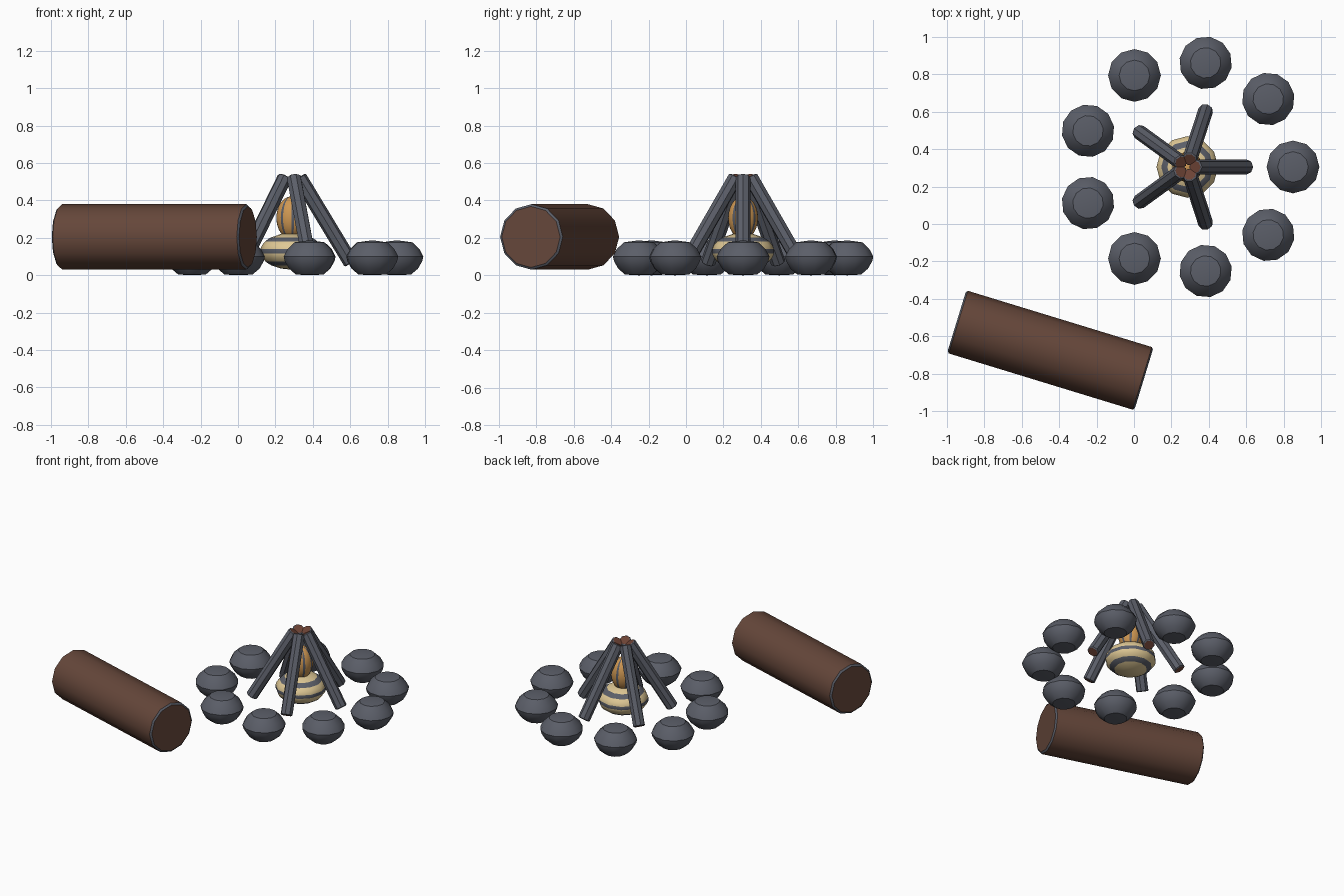
import bpy, bmesh, math
from mathutils import Vector

if "Cube" in bpy.data.objects:
    bpy.data.objects.remove(bpy.data.objects["Cube"], do_unlink=True)


def material(name, colour):
    m = bpy.data.materials.new(name)
    m.use_nodes = True
    rgba = (*colour, 1)
    m.diffuse_color = rgba
    bsdf = m.node_tree.nodes["Principled BSDF"]
    bsdf.inputs["Base Color"].default_value = rgba
    bsdf.inputs["Roughness"].default_value = 0.8
    return m


GREY = material("slate grey", (0.105, 0.113, 0.14))
BROWN = material("bark brown", (0.13, 0.062, 0.042))
RED = material("stick end brown", (0.15, 0.055, 0.035))
TAN = material("pale flame", (0.74, 0.58, 0.30))
ORANGE = material("orange flame", (0.62, 0.31, 0.085))


def lathe(name, profile, sides, mats, rule, start, axis=(0, 0, 1)):
    """Spin (radius, height) points about an axis; rule(ring, side) picks the material."""
    bm = bmesh.new()
    rings = []
    for r, h in profile:
        if r == 0:
            rings.append([bm.verts.new((0, 0, h))] * sides)
        else:
            rings.append([bm.verts.new((r * math.cos(2 * math.pi * j / sides),
                                        r * math.sin(2 * math.pi * j / sides), h))
                          for j in range(sides)])
    for i, (low, high) in enumerate(zip(rings, rings[1:])):
        for j in range(sides):
            k = (j + 1) % sides
            corners = list(dict.fromkeys((low[j], low[k], high[k], high[j])))
            bm.faces.new(corners).material_index = rule(i, j)
    mesh = bpy.data.meshes.new(name)
    bm.to_mesh(mesh)
    bm.free()
    for m in mats:
        mesh.materials.append(m)
    ob = bpy.data.objects.new(name, mesh)
    bpy.context.collection.objects.link(ob)
    ob.location = start
    ob.rotation_euler = Vector(axis).to_track_quat("Z", "Y").to_euler()
    bpy.ops.object.select_all(action="DESELECT")
    ob.select_set(True)
    bpy.context.view_layer.objects.active = ob
    bpy.ops.object.shade_smooth_by_angle(angle=math.radians(35))
    return ob


def ellipsoid(radius, half, mid, latitudes):
    """Profile of an ellipsoid of revolution, pole to pole."""
    pts = [(radius * math.cos(math.radians(a)), mid + half * math.sin(math.radians(a)))
           for a in latitudes]
    return [(0, mid - half)] + pts + [(0, mid + half)]


centre = Vector((0.285, 0.305, 0))


def around(angle, radius, z):
    return centre + Vector((radius * math.cos(angle), radius * math.sin(angle), z))


# Ring of stones
stone = [(0, 0), (0.075, 0.004), (0.112, 0.035), (0.135, 0.075), (0.141, 0.1),
         (0.12, 0.14), (0.082, 0.176), (0, 0.187)]
for n in range(9):
    a = math.tau * n / 9
    ob = lathe(f"stone_{n + 1}", stone, 12, [GREY], lambda i, j: 0, around(a, 0.565, 0))
    ob.rotation_euler.z = a

# Leaning sticks with bare ends
for n in range(5):
    a = math.tau * n / 5
    foot, tip = around(a, 0.32, 0.065), around(a, 0.042, 0.525)
    length = (tip - foot).length
    stick = [(0, 0), (0.033, 0), (0.04, 0.005), (0.04, length - 0.005), (0.033, length), (0, length)]
    lathe(f"stick_{n + 1}", stick, 8, [GREY, RED],
          lambda i, j: int(i in (0, 4)), foot, tip - foot)

# Ember bulb with horizontal bands
bands = [-70, -50, -42, -33, -20, -7, 7, 20, 33, 42, 50, 70]
lathe("ember_bulb", ellipsoid(0.166, 0.098, 0.128, bands), 12, [TAN, GREY],
      lambda i, j: int(i in (2, 3, 6, 9, 10)), centre)

# Inner flame with upright stripes
lathe("inner_flame", ellipsoid(0.08, 0.115, 0.307, range(-75, 76, 15)), 32, [ORANGE, GREY],
      lambda i, j: int(j % 4 == 0 and 0 < i < 11), centre)

# Seat log with grey rims
left, right = Vector((-0.948, -0.522, 0.205)), Vector((0.053, -0.828, 0.205))
length = (right - left).length
log = [(0, 0), (0.163, 0), (0.175, 0.009), (0.175, length - 0.009), (0.163, length), (0, length)]
lathe("seat_log", log, 12, [BROWN, GREY], lambda i, j: int(i in (1, 3)), left, right - left)
